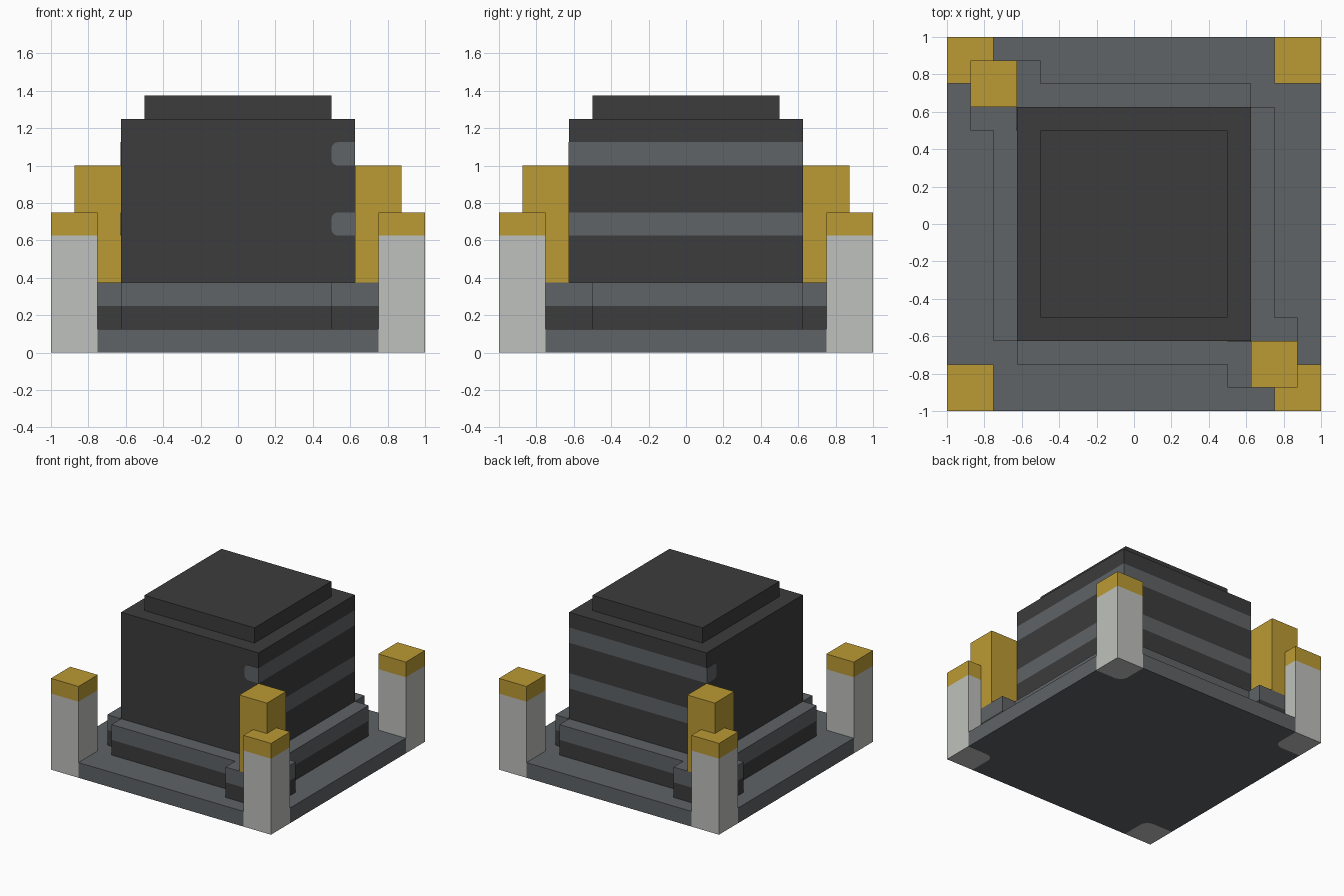
import bpy, bmesh, math
from mathutils import Matrix

cube = bpy.data.objects.get("Cube")
if cube:
    bpy.data.objects.remove(cube, do_unlink=True)


def make_material(name, hex_code):
    rgb = [int(hex_code[i:i + 2], 16) / 255 for i in (0, 2, 4)]
    lin = [c / 12.92 if c <= 0.04045 else ((c + 0.055) / 1.055) ** 2.4 for c in rgb]
    mat = bpy.data.materials.new(name)
    mat.use_nodes = True
    mat.diffuse_color = (*lin, 1)
    mat.node_tree.nodes["Principled BSDF"].inputs["Base Color"].default_value = (*lin, 1)
    return mat


MATS = [make_material("charcoal", "3C3C3C"), make_material("slate_grey", "5F6366"),
        make_material("pale_grey", "BFC1BD"), make_material("gold", "BB9A34")]
CHARCOAL, SLATE, PALE, GOLD = range(4)


def rect(x0, y0, x1, y1):
    return [(x0, y0), (x1, y0), (x1, y1), (x0, y1)]


def arc(cx, cy, r, a0, a1, steps=5):
    angles = [math.radians(a0 + (a1 - a0) * i / steps) for i in range(steps + 1)]
    return [(cx + r * math.cos(a), cy + r * math.sin(a)) for a in angles]


def rotated(points, turns):
    for _ in range(turns):
        points = [(-y, x) for x, y in points]
    return points


def add_prism(bm, outline, levels, rule):
    """Closed prism through the z levels; rule(centre, normal) gives the material."""
    rings = [[bm.verts.new((x, y, z)) for x, y in outline] for z in levels]
    faces = [bm.faces.new(rings[0][::-1]), bm.faces.new(rings[-1])]
    n = len(outline)
    for low, high in zip(rings, rings[1:]):
        for i in range(n):
            j = (i + 1) % n
            faces.append(bm.faces.new((low[i], low[j], high[j], high[i])))
    for f in faces:
        f.normal_update()
        f.material_index = rule(f.calc_center_median(), f.normal)


def finish(name, bm, matrix=None):
    if matrix:
        bm.transform(matrix)
    bmesh.ops.recalc_face_normals(bm, faces=bm.faces)
    mesh = bpy.data.meshes.new(name)
    bm.to_mesh(mesh)
    bm.free()
    for m in MATS:
        mesh.materials.append(m)
    obj = bpy.data.objects.new(name, mesh)
    bpy.context.collection.objects.link(obj)
    return obj


def prism(name, outline, levels, rule, matrix=None):
    bm = bmesh.new()
    add_prism(bm, outline, levels, rule)
    return finish(name, bm, matrix)


def plain(index):
    return lambda centre, normal: index


# Base slab, notched at its corners to take the posts
R = 0.07
quarter = [(0.75, -1)] + arc(0.75 + R, -0.75 - R, R, 180, 90) + [(1, -0.75)]
base_outline = [p for k in range(4) for p in rotated(quarter, k)]
prism("base_slab", base_outline, (0, 0.125), plain(SLATE))

# Corner posts with rounded foot, square shaft and gold cap
foot = [(1, -1), (1, -0.75)] + arc(0.75 + R, -0.75 - R, R, 90, 180) + [(0.75, -1)]
for k, place in enumerate(("front_left", "back_left", "back_right", "front_right")):
    bm = bmesh.new()
    add_prism(bm, foot, (0, 0.125), plain(PALE))
    add_prism(bm, rect(0.75, -1, 1, -0.75), (0.125, 0.625, 0.75),
              lambda c, n: GOLD if c.z > 0.625 else PALE)
    finish(place + "_post", bm, Matrix.Rotation(k * math.pi / 2, 4, "Z"))

# Stepped plinth with two corner blocks, dark below and grey above
half = [(-0.75, 0.5), (-0.75, -0.625), (-0.625, -0.625), (-0.625, -0.75), (0.5, -0.75),
        (0.5, -0.875), (0.75, -0.875), (0.875, -0.875), (0.875, -0.75), (0.875, -0.5)]
prism("plinth", half + rotated(half, 2), (0.125, 0.25, 0.375),
      lambda c, n: CHARCOAL if c.z < 0.25 and min(abs(c.x), abs(c.y)) < 0.75 else SLATE)

# Gold pillars on the corner blocks
for k, place in ((0, "front_left"), (2, "back_right")):
    prism(place + "_pillar", rotated(rect(0.625, -0.875, 0.875, -0.625), k),
          (0.375, 1.0), plain(GOLD))


# Main body with grey bands on the left and back walls
def band_rule(c, n):
    in_band = 0.625 < c.z < 0.75 or 1.0 < c.z < 1.125
    return SLATE if in_band and max(n.x, n.y) > 0.5 else CHARCOAL


prism("main_body", rect(-0.625, -0.625, 0.625, 0.625),
      (0.375, 0.625, 0.75, 1.0, 1.125, 1.25), band_rule)

# Rounded band ends wrapping onto the front and right walls
r = 0.035
for k, place in ((0, "front"), (1, "right")):
    for z, level in ((0.625, "lower"), (1.0, "upper")):
        tab = [(0.625, z), (0.625, z + 0.125)]
        tab += arc(0.5 + r, z + 0.125 - r, r, 90, 180) + arc(0.5 + r, z + r, r, 180, 270)
        turn = Matrix.Rotation(math.pi / 2, 4, "X")
        if k:  # mirror across the diagonal plane x = y
            turn = Matrix(((0, 1, 0, 0), (1, 0, 0, 0), (0, 0, 1, 0), (0, 0, 0, 1))) @ turn
        prism(f"{place}_{level}_band_end", tab, (0.62, 0.628), plain(SLATE), turn)

# Roof slab
prism("roof_slab", rect(-0.5, -0.5, 0.5, 0.5), (1.25, 1.375), plain(CHARCOAL))
